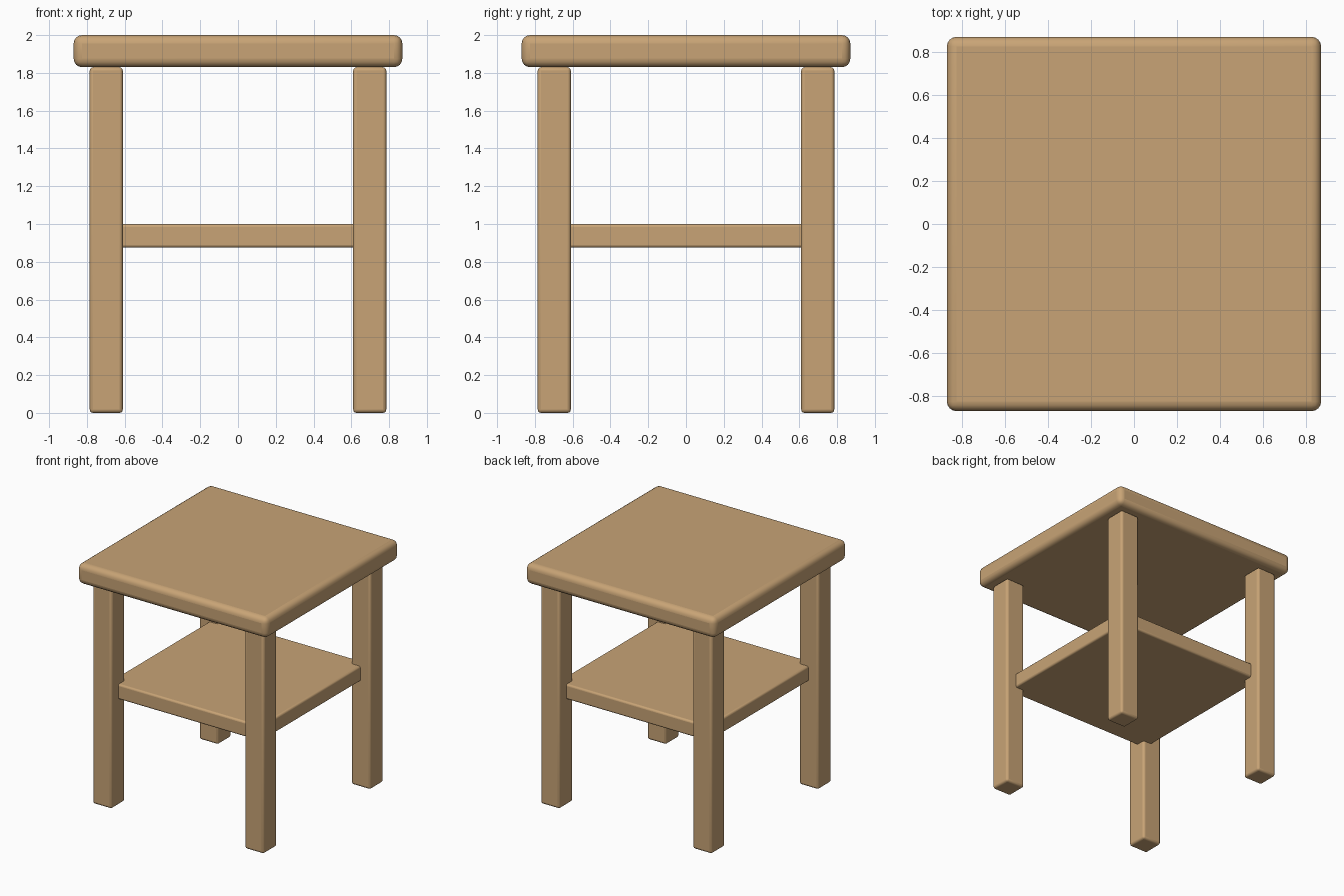
import bpy
from math import radians

if "Cube" in bpy.data.objects:
    bpy.data.objects.remove(bpy.data.objects["Cube"])

wood = bpy.data.materials.new("wood")
wood.diffuse_color = (0.58, 0.37, 0.18, 1)
wood.use_nodes = True
wood.node_tree.nodes["Principled BSDF"].inputs["Base Color"].default_value = wood.diffuse_color


def board(name, size, center, bevel, segments):
    """Box with rounded edges."""
    bpy.ops.mesh.primitive_cube_add(size=1, location=center)
    ob = bpy.context.object
    ob.name = name
    ob.scale = size
    bpy.ops.object.transform_apply(location=False, rotation=False, scale=True)
    mod = ob.modifiers.new("rounded_edges", 'BEVEL')
    mod.width = bevel
    mod.segments = segments
    ob.data.materials.append(wood)
    bpy.ops.object.shade_smooth_by_angle(angle=radians(40))
    return ob


TOP_Z, TOP_THICK = 2.0, 0.17
LEG_H = TOP_Z - TOP_THICK
LEG_W, LEG_POS = 0.175, 0.6975

# Thick table top
board("table_top", (1.74, 1.74, TOP_THICK), (0, 0, TOP_Z - TOP_THICK / 2), 0.045, 4)

# Lower shelf, its corners let into the legs
board("shelf", (1.39, 1.39, 0.125), (0, 0, 0.9375), 0.015, 3)

# Four square legs
for side, sx in (("left", -1), ("right", 1)):
    for end, sy in (("front", -1), ("back", 1)):
        board(f"{end}_{side}_leg", (LEG_W, LEG_W, LEG_H),
              (sx * LEG_POS, sy * LEG_POS, LEG_H / 2), 0.018, 3)
